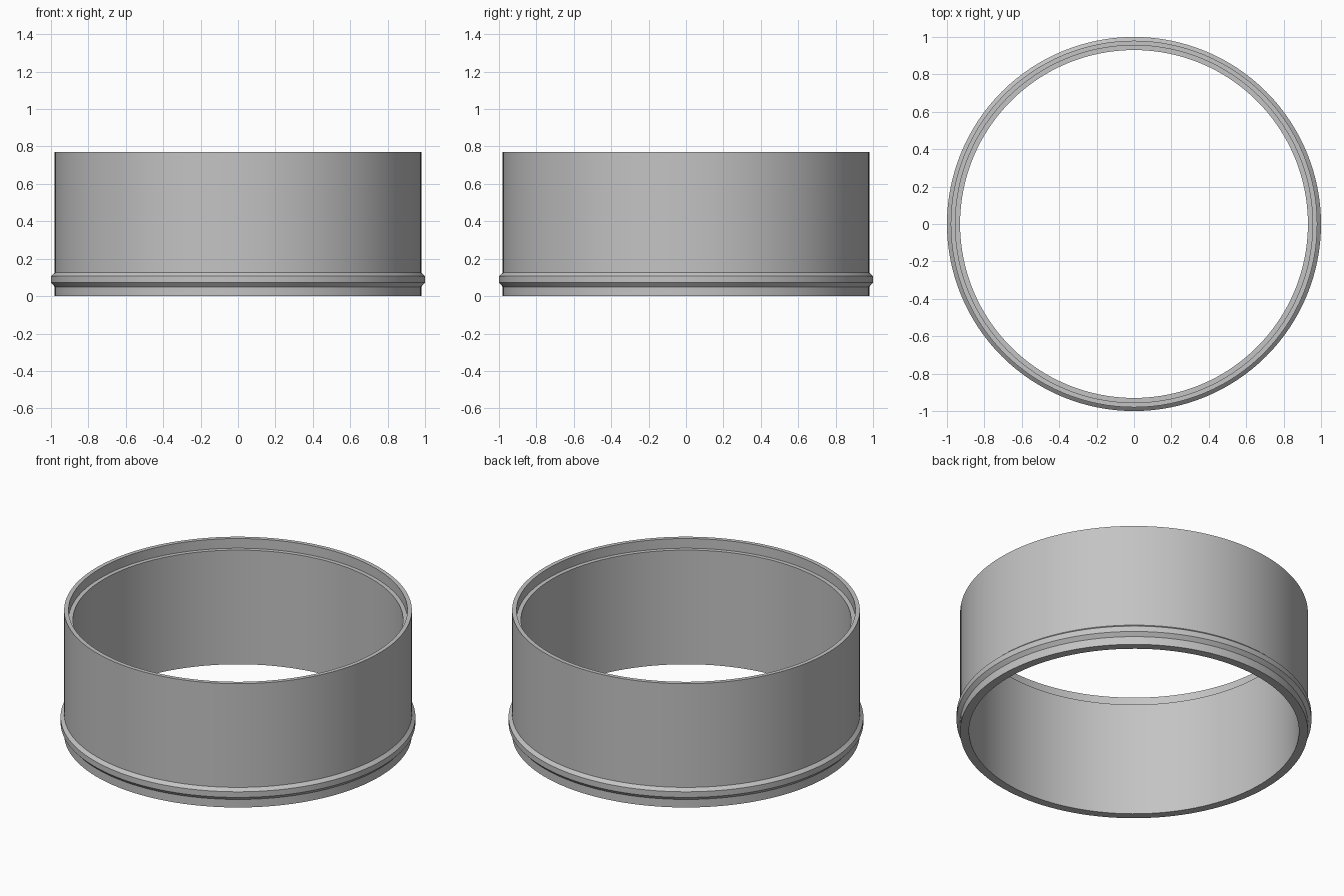
import bpy
import bmesh
import math

cube = bpy.data.objects.get("Cube")
if cube:
    bpy.data.objects.remove(cube, do_unlink=True)

SEGMENTS = 128
HEIGHT = 0.77
OUTER, RECESS, INNER, BEAD = 0.98, 0.955, 0.93, 1.0
RECESS_DEPTH = 0.06

# Plain grey material
grey = bpy.data.materials.new("plain_grey")
grey.use_nodes = True
colour = (0.55, 0.55, 0.55, 1.0)
grey.diffuse_color = colour
grey.node_tree.nodes["Principled BSDF"].inputs["Base Color"].default_value = colour

# Wall cross-section (radius, height): outer wall with bead, stepped rim, bore
profile = [
    (INNER, 0), (OUTER, 0),
    (OUTER, 0.05), (BEAD, 0.072), (BEAD, 0.107), (OUTER, 0.125),
    (OUTER, HEIGHT), (RECESS, HEIGHT),
    (RECESS, HEIGHT - RECESS_DEPTH), (INNER, HEIGHT - RECESS_DEPTH),
]

# Revolve the closed section around z
bm = bmesh.new()
rings = []
for i in range(SEGMENTS):
    a = math.tau * i / SEGMENTS
    rings.append([bm.verts.new((r * math.cos(a), r * math.sin(a), z)) for r, z in profile])
for i, ring in enumerate(rings):
    after = rings[(i + 1) % SEGMENTS]
    for j in range(len(profile)):
        k = (j + 1) % len(profile)
        bm.faces.new((ring[j], after[j], after[k], ring[k]))
bmesh.ops.recalc_face_normals(bm, faces=bm.faces)

mesh = bpy.data.meshes.new("ring_collar")
bm.to_mesh(mesh)
bm.free()
mesh.materials.append(grey)
collar = bpy.data.objects.new("ring_collar", mesh)
bpy.context.collection.objects.link(collar)

# Smooth round walls, crisp step and bead edges
bpy.ops.object.select_all(action="DESELECT")
collar.select_set(True)
bpy.context.view_layer.objects.active = collar
bpy.ops.object.shade_smooth_by_angle(angle=math.radians(30))
